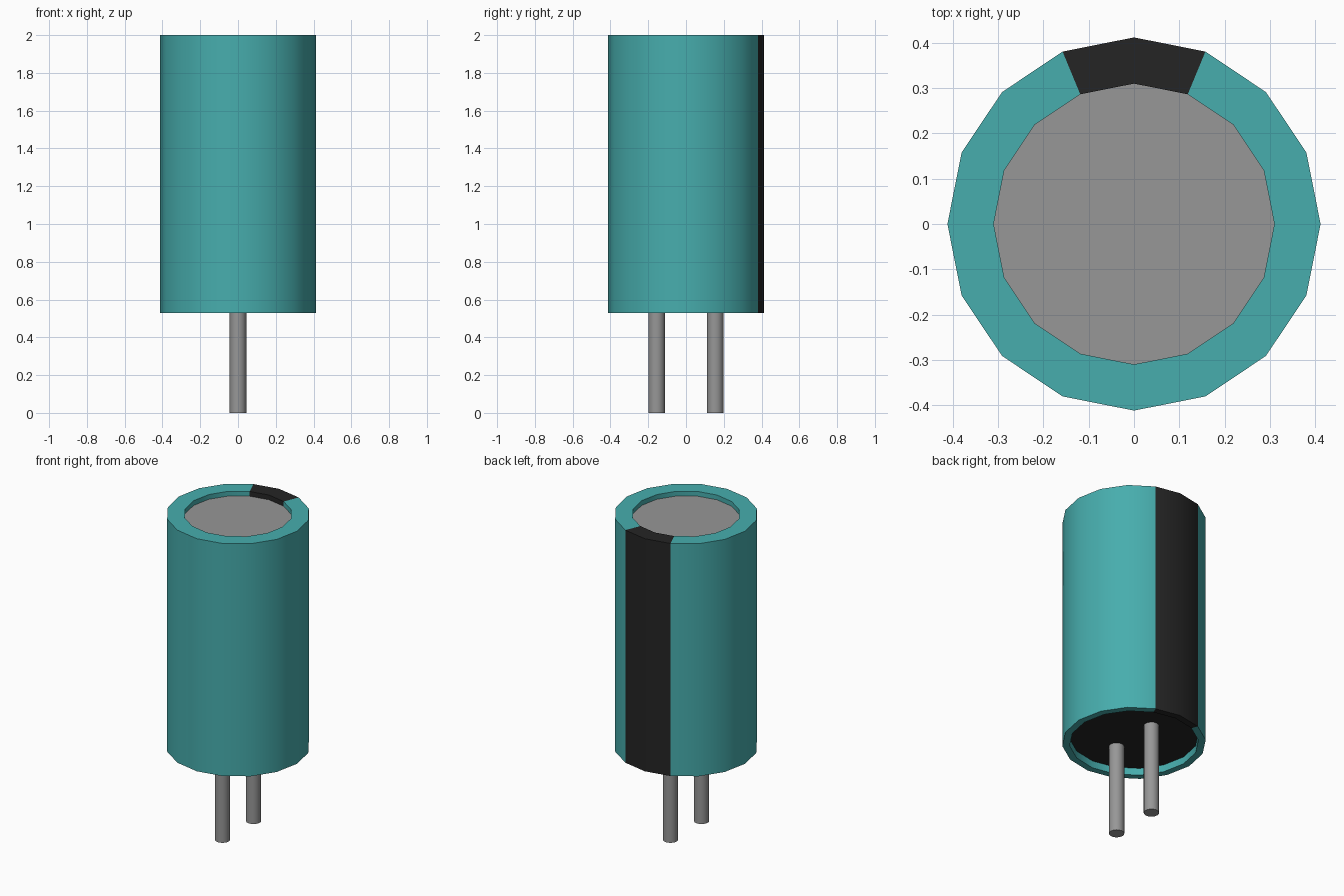
import bpy, bmesh, math

if "Cube" in bpy.data.objects:
    bpy.data.objects.remove(bpy.data.objects["Cube"], do_unlink=True)

SIDES = 16
RADIUS, TOP_INNER, BASE_INNER = 0.412, 0.31, 0.37
TOP, BASE = 2.0, 0.53
LID_Z, SEAL_Z = 1.97, 0.575


def material(name, colour):
    mat = bpy.data.materials.new(name)
    mat.use_nodes = True
    mat.diffuse_color = (*colour, 1)
    mat.node_tree.nodes["Principled BSDF"].inputs["Base Color"].default_value = (*colour, 1)
    return mat


teal = material("teal", (0.063, 0.42, 0.42))
black = material("black", (0.018, 0.018, 0.018))
grey = material("grey", (0.31, 0.31, 0.31))


def smooth(obj):
    bpy.ops.object.select_all(action="DESELECT")
    obj.select_set(True)
    bpy.context.view_layer.objects.active = obj
    bpy.ops.object.shade_smooth_by_angle(angle=math.radians(35))


def mesh_object(name, bm, *mats):
    mesh = bpy.data.meshes.new(name)
    bm.to_mesh(mesh)
    bm.free()
    for mat in mats:
        mesh.materials.append(mat)
    obj = bpy.data.objects.new(name, mesh)
    bpy.context.collection.objects.link(obj)
    return obj


# Sleeve: lathed profile from the lid recess, over the outside, to the base recess
profile = [(TOP_INNER, LID_Z), (TOP_INNER, TOP), (RADIUS, TOP),
           (RADIUS, BASE), (BASE_INNER, BASE), (BASE_INNER, SEAL_Z)]
bm = bmesh.new()
rings = [[bm.verts.new((r * math.cos(math.tau * i / SIDES),
                        r * math.sin(math.tau * i / SIDES), z))
          for i in range(SIDES)] for r, z in profile]
for upper, lower in zip(rings, rings[1:]):
    for i in range(SIDES):
        j = (i + 1) % SIDES
        face = bm.faces.new((upper[i], lower[i], lower[j], upper[j]))
        # Dark stripe on the two sectors at the back
        face.material_index = int(i in (SIDES // 4 - 1, SIDES // 4))
smooth(mesh_object("sleeve", bm, teal, black))


# Recessed discs closing both ends
def disc(name, radius, z, mat, down=False):
    bm = bmesh.new()
    bmesh.ops.create_circle(bm, cap_ends=True, segments=SIDES, radius=radius)
    for v in bm.verts:
        v.co.z = z
    for face in bm.faces:
        face.normal_update()
        if (face.normal.z < 0) != down:
            face.normal_flip()
    mesh_object(name, bm, mat)


disc("metal_lid", TOP_INNER, LID_Z, grey)
disc("base_seal", BASE_INNER, SEAL_Z, black, down=True)

# Two leads
for name, y in (("front_lead", -0.155), ("back_lead", 0.155)):
    bpy.ops.mesh.primitive_cylinder_add(vertices=SIDES, radius=0.044, depth=SEAL_Z,
                                        location=(0, y, SEAL_Z / 2))
    lead = bpy.context.object
    lead.name = name
    lead.data.materials.append(grey)
    smooth(lead)
